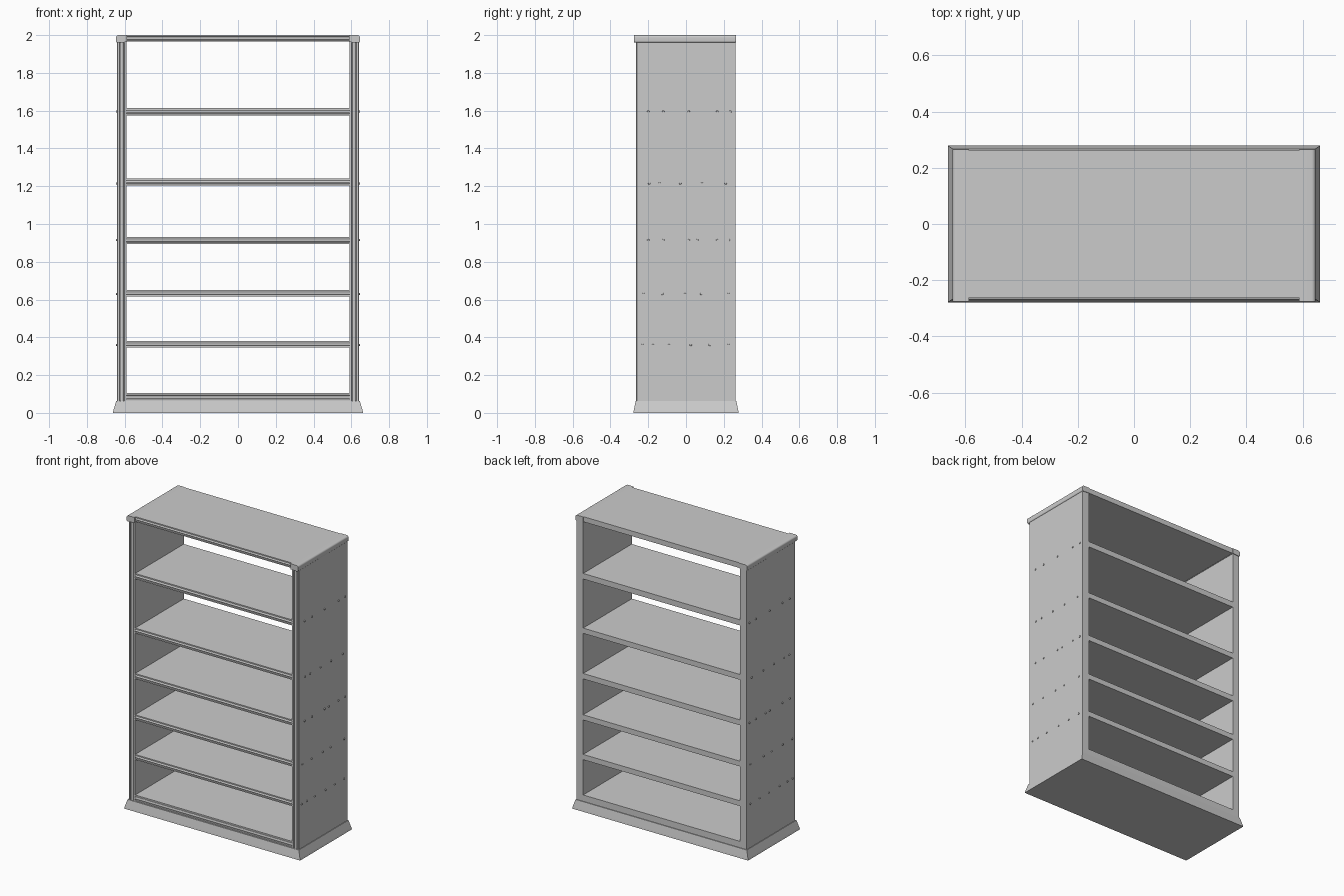
import bpy, bmesh, math
from mathutils import Vector, Matrix

if "Cube" in bpy.data.objects:
    bpy.data.objects.remove(bpy.data.objects["Cube"])


def finish(name, bm, smooth=True):
    bmesh.ops.recalc_face_normals(bm, faces=bm.faces[:])
    mesh = bpy.data.meshes.new(name)
    bm.to_mesh(mesh)
    bm.free()
    ob = bpy.data.objects.new(name, mesh)
    bpy.context.collection.objects.link(ob)
    if smooth:
        bpy.ops.object.select_all(action='DESELECT')
        ob.select_set(True)
        bpy.context.view_layer.objects.active = ob
        bpy.ops.object.shade_smooth_by_angle(angle=math.radians(32))
    return ob


def extrude_profile(name, pts, axis, a, b):
    """Extrude a closed 2D profile along an axis; pts use the other two axes in order."""
    bm = bmesh.new()

    def place(p, t):
        co = list(p)
        co.insert(axis, t)
        return bm.verts.new(co)
    face = bm.faces.new([place(p, a) for p in pts])
    ext = bmesh.ops.extrude_face_region(bm, geom=[face])
    move = Vector((0, 0, 0))
    move[axis] = b - a
    bmesh.ops.translate(bm, vec=move, verts=[v for v in ext['geom'] if isinstance(v, bmesh.types.BMVert)])
    return finish(name, bm)


def arc(cx, cy, rx, ry, a0, a1, n=6):
    return [(cx + rx * math.cos(math.radians(a0 + (a1 - a0) * i / n)),
             cy + ry * math.sin(math.radians(a0 + (a1 - a0) * i / n))) for i in range(n + 1)]


# Plinth: flared on all sides, with a small lip at the top
bm = bmesh.new()
rings = []
for hx, hy, z in ((0.663, 0.279, 0), (0.66, 0.277, 0.012), (0.645, 0.267, 0.062)):
    rings.append([bm.verts.new((sx * hx, sy * hy, z)) for sx, sy in ((-1, -1), (1, -1), (1, 1), (-1, 1))])
bm.faces.new(rings[0])
bm.faces.new(rings[-1])
for lo, hi in zip(rings, rings[1:]):
    for i in range(4):
        j = (i + 1) % 4
        bm.faces.new((lo[i], lo[j], hi[j], hi[i]))
finish("plinth", bm, False)

# Shelves and top board: front edge with a central bead between two grooves
shelves = [(0.06, 0.105), (0.345, 0.381), (0.615, 0.651), (0.895, 0.932),
           (1.205, 1.241), (1.575, 1.613), (1.965, 2.0)]
for k, (z0, z1) in enumerate(shelves):
    h, m, f = z1 - z0, (z0 + z1) / 2, -0.262
    profile = [(0.262, z0), (0.262, z1), (f, z1), (f, z1 - h * 0.22), (f + 0.007, z1 - h * 0.26)]
    profile += arc(f + 0.007, m, 0.007, h * 0.2, 90, 270)
    profile += [(f + 0.007, z0 + h * 0.26), (f, z0 + h * 0.22), (f, z0)]
    name = "top_board" if k == len(shelves) - 1 else "shelf_%d" % (k + 1)
    extrude_profile(name, profile, 0, -0.6, 0.6)

# Peg positions along the depth for each shelf row
pegs = {1.595: (-0.2, -0.12, 0.015, 0.165, 0.235),
        1.215: (-0.195, -0.14, -0.03, 0.085, 0.21),
        0.915: (-0.2, -0.12, 0.015, 0.06, 0.165, 0.235),
        0.63: (-0.225, -0.125, -0.005, 0.08, 0.225),
        0.36: (-0.23, -0.175, -0.09, 0.025, 0.125, 0.225)}

for s, side in ((-1, "left"), (1, "right")):
    # Side panel with a moulded front edge
    f = -0.264
    profile = [(0.591, 0.262), (0.591, f), (0.602, f), (0.604, f + 0.008)]
    profile += arc(0.615, f + 0.008, 0.009, 0.008, 180, 360)
    profile += [(0.626, f + 0.008), (0.628, f), (0.637, f), (0.641, f + 0.005), (0.641, 0.262)]
    extrude_profile(side + "_panel", [(s * x, y) for x, y in profile], 2, 0.06, 1.965)

    # Rounded cap running front to back over the panel
    profile = [(0.588, 1.963), (0.588, 2.0)]
    profile += arc(0.632, 1.988, 0.014, 0.012, 90, 0)
    profile += arc(0.636, 1.969, 0.01, 0.009, 0, -90)
    extrude_profile(side + "_cap", [(s * x, z) for x, z in profile], 1, -0.276, 0.266)

    # Small round pegs on the outer face
    bm = bmesh.new()
    for z, row in pegs.items():
        for y in row:
            bmesh.ops.create_cone(bm, cap_ends=True, segments=12, radius1=0.007, radius2=0.005, depth=0.01,
                                  matrix=Matrix.Translation((s * 0.641, y, z)) @ Matrix.Rotation(s * math.pi / 2, 4, 'Y'))
    finish(side + "_pegs", bm)
